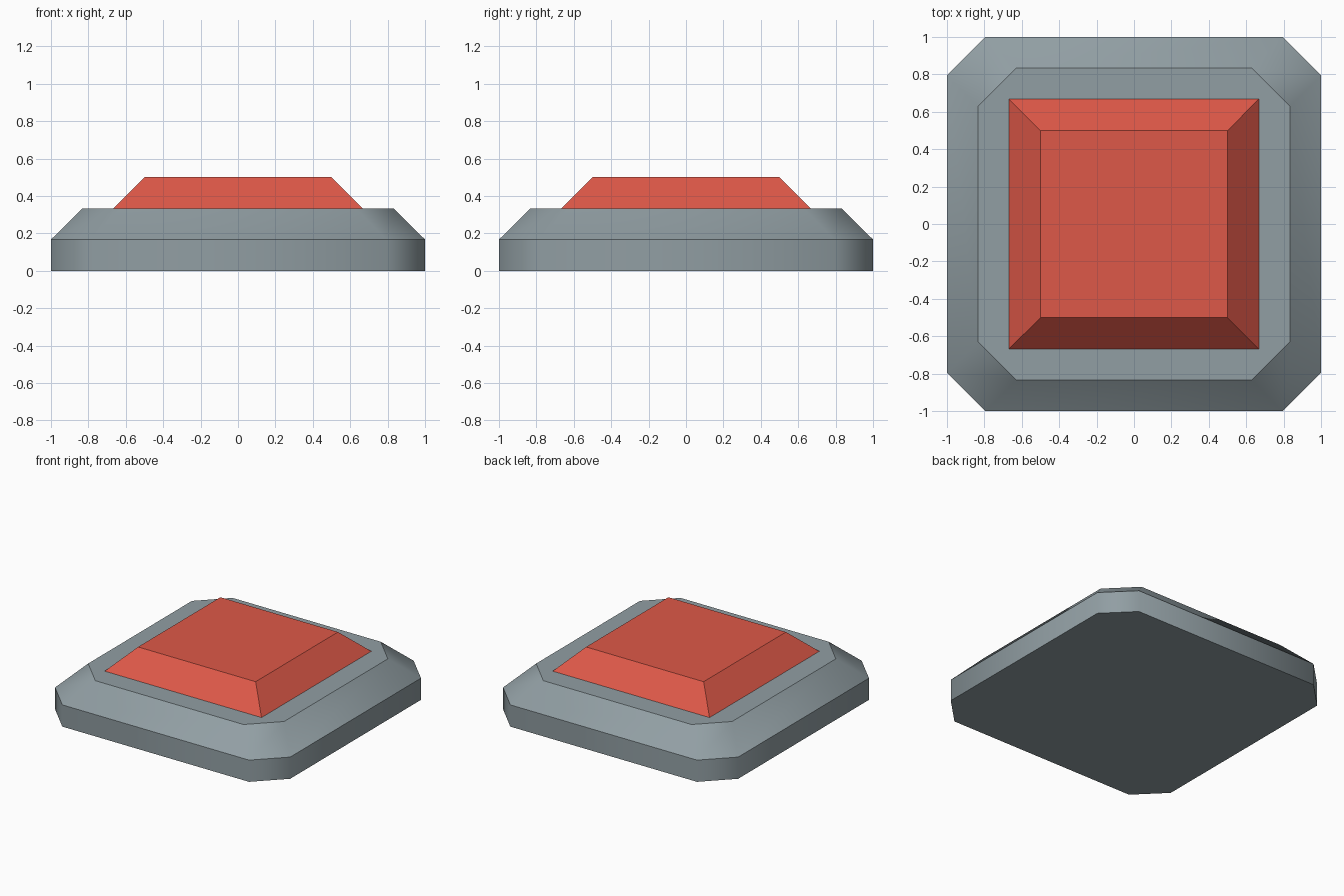
import bpy, bmesh

if "Cube" in bpy.data.objects:
    bpy.data.objects.remove(bpy.data.objects["Cube"])


def material(name, rgb):
    m = bpy.data.materials.new(name)
    m.diffuse_color = (*rgb, 1.0)
    m.use_nodes = True
    m.node_tree.nodes["Principled BSDF"].inputs["Base Color"].default_value = m.diffuse_color
    return m


def outline(half, flat):
    """Square outline, with corners cut off when flat < half."""
    if flat == half:
        return [(half, -half), (half, half), (-half, half), (-half, -half)]
    pts = []
    x, y = (half, -flat), (half, flat)
    for _ in range(4):
        pts += [x, y]
        x, y = (-x[1], x[0]), (-y[1], y[0])
    return pts


def stack(name, rings, mat, smooth_sides):
    """Closed solid lofted through (half, flat, z) rings."""
    bm = bmesh.new()
    loops = [[bm.verts.new((x, y, z)) for x, y in outline(h, f)] for h, f, z in rings]
    n = len(loops[0])
    bm.faces.new(loops[0][::-1])
    bm.faces.new(loops[-1])
    for a, b in zip(loops, loops[1:]):
        for i in range(n):
            j = (i + 1) % n
            face = bm.faces.new((a[i], a[j], b[j], b[i]))
            face.smooth = smooth_sides
    # Horizontal rims stay crisp
    for e in bm.edges:
        if abs(e.verts[0].co.z - e.verts[1].co.z) < 1e-5:
            e.smooth = False
    bmesh.ops.recalc_face_normals(bm, faces=bm.faces)
    me = bpy.data.meshes.new(name)
    bm.to_mesh(me)
    bm.free()
    me.materials.append(mat)
    ob = bpy.data.objects.new(name, me)
    bpy.context.collection.objects.link(ob)
    return ob


grey = material("grey", (0.283, 0.342, 0.366))
red = material("red", (0.73, 0.098, 0.065))

# Grey base with cut corners and a sloped shoulder
stack("base", [(1, 0.794, 0), (1, 0.794, 0.167), (0.833, 0.63, 0.333)], grey, True)

# Red button cap
stack("button", [(0.667, 0.667, 0.333), (0.5, 0.5, 0.5)], red, False)
